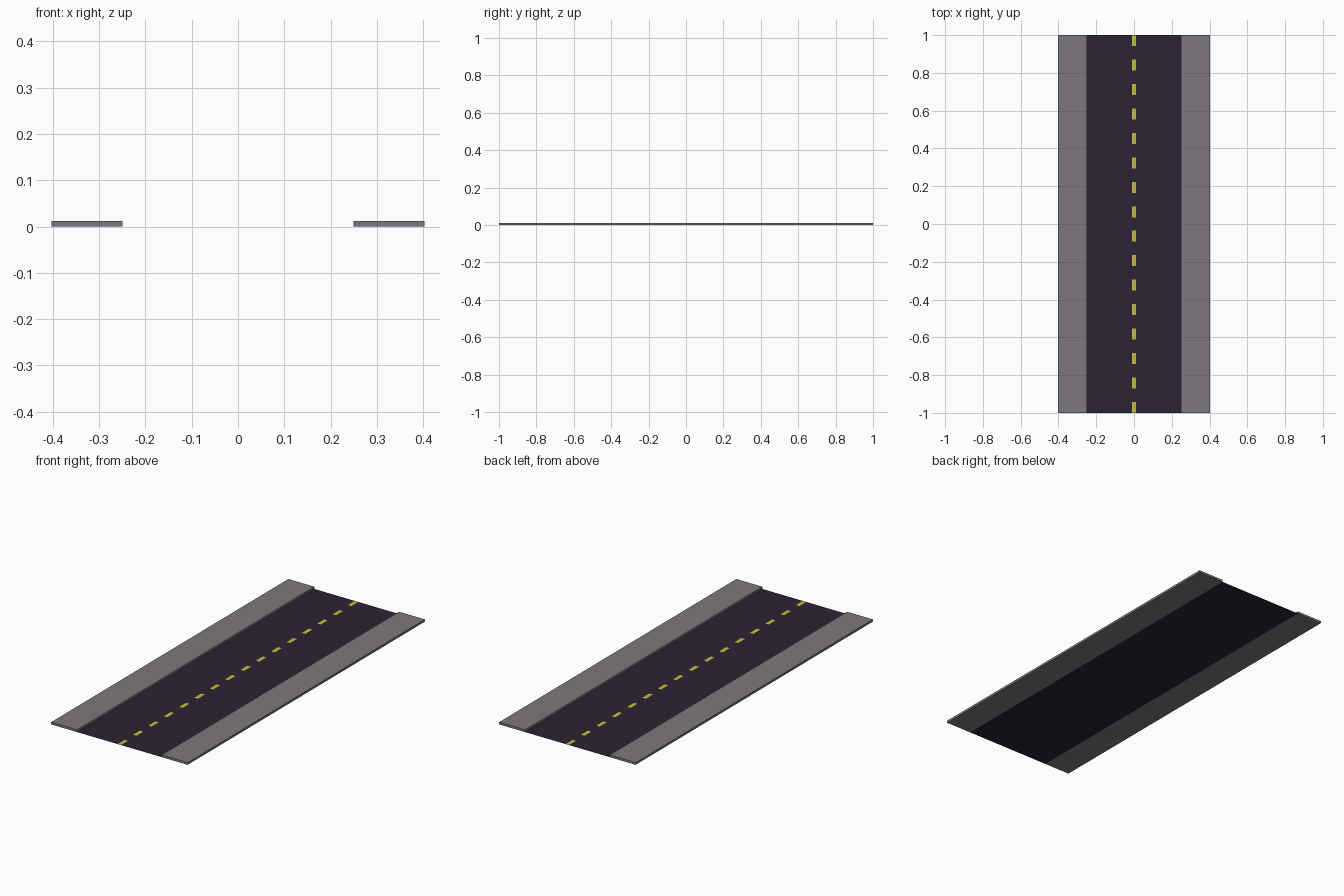
import bpy, bmesh
from mathutils import Matrix

if "Cube" in bpy.data.objects:
    bpy.data.objects.remove(bpy.data.objects["Cube"])

HALF_ROAD, HALF_TOTAL, KERB_H = 0.25, 0.403, 0.012


def material(name, rgb):
    m = bpy.data.materials.new(name)
    m.diffuse_color = (*rgb, 1.0)
    m.use_nodes = True
    m.node_tree.nodes["Principled BSDF"].inputs["Base Color"].default_value = m.diffuse_color
    return m


def finish(name, bm, mat):
    me = bpy.data.meshes.new(name)
    bm.to_mesh(me)
    bm.free()
    me.materials.append(mat)
    ob = bpy.data.objects.new(name, me)
    bpy.context.collection.objects.link(ob)
    return ob


def add_plate(bm, x0, x1, y0, y1, z):
    bm.faces.new([bm.verts.new(p) for p in
                  ((x0, y0, z), (x1, y0, z), (x1, y1, z), (x0, y1, z))])


asphalt = material("dark asphalt", (0.027, 0.016, 0.035))
concrete = material("grey concrete", (0.205, 0.185, 0.205))
paint = material("yellow paint", (0.60, 0.54, 0.04))

# Flat road surface
bm = bmesh.new()
add_plate(bm, -HALF_ROAD, HALF_ROAD, -1, 1, 0)
finish("road", bm, asphalt)

# Raised pavement on each side
for name, side in (("left_pavement", -1), ("right_pavement", 1)):
    bm = bmesh.new()
    w = HALF_TOTAL - HALF_ROAD
    xc = side * (HALF_ROAD + HALF_TOTAL) / 2
    bmesh.ops.create_cube(bm, size=1, matrix=Matrix.Translation((xc, 0, KERB_H / 2))
                          @ Matrix.Diagonal((w, 2, KERB_H, 1)))
    finish(name, bm, concrete)

# Dashed centre line, evenly spaced from end to end
COUNT, DASH = 16, 0.058
pitch = (2 - DASH) / (COUNT - 1)
bm = bmesh.new()
for i in range(COUNT):
    y = -1 + i * pitch
    add_plate(bm, -0.01, 0.01, y, y + DASH, 0.0005)
finish("centre_line_dashes", bm, paint)
